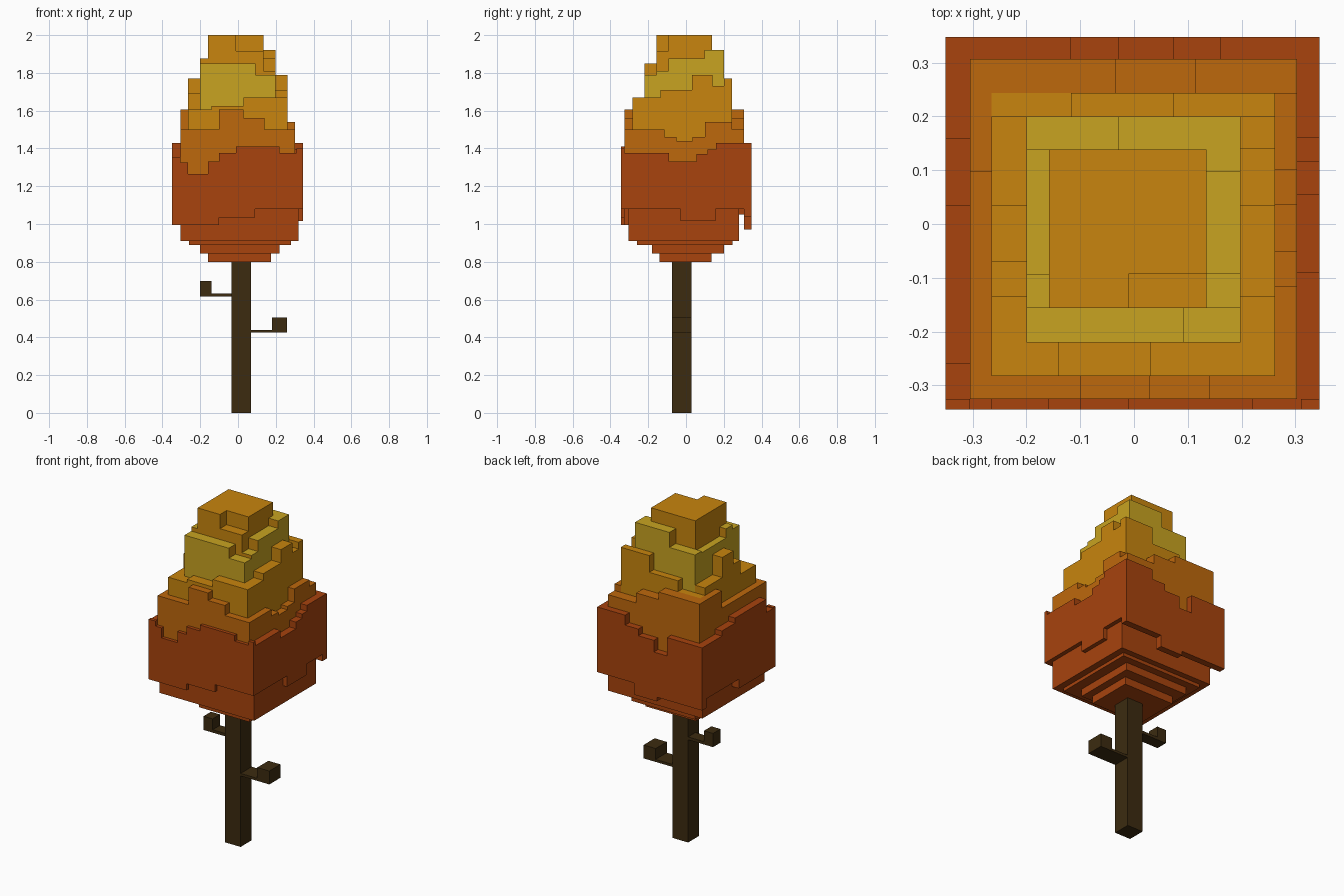
import bpy, bmesh

if "Cube" in bpy.data.objects:
    bpy.data.objects.remove(bpy.data.objects["Cube"])


def material(name, rgb):
    m = bpy.data.materials.new(name)
    m.diffuse_color = (*rgb, 1)
    m.use_nodes = True
    m.node_tree.nodes["Principled BSDF"].inputs["Base Color"].default_value = m.diffuse_color
    return m


BARK = material("dark brown bark", (0.045, 0.024, 0.005))
RED = material("rust red leaves", (0.392, 0.056, 0.004))
ORANGE = material("orange leaves", (0.515, 0.138, 0.0037))
AMBER = material("amber leaves", (0.578, 0.235, 0.0044))
YELLOW = material("yellow leaves", (0.578, 0.366, 0.015))


def add_box(bm, x0, x1, y0, y1, z0, z1):
    v = [bm.verts.new((x, y, z)) for z in (z0, z1)
         for x, y in ((x0, y0), (x1, y0), (x1, y1), (x0, y1))]
    faces = [bm.faces.new((v[3], v[2], v[1], v[0])), bm.faces.new(v[4:])]
    for i in range(4):
        j = (i + 1) % 4
        faces.append(bm.faces.new((v[i], v[j], v[j + 4], v[i + 4])))
    return faces


def finish(bm, name, *mats):
    bm.normal_update()
    me = bpy.data.meshes.new(name)
    bm.to_mesh(me)
    bm.free()
    for m in mats:
        me.materials.append(m)
    bpy.context.collection.objects.link(bpy.data.objects.new(name, me))


def boxes(name, mat, items):
    bm = bmesh.new()
    for b in items:
        add_box(bm, *b)
    finish(bm, name, mat)


def panels(start, end, cuts, heights):
    """Split a side at the cuts and pair every piece with its height."""
    edges = [start, *cuts, end]
    return zip(edges[:-1], edges[1:], heights)


def ragged_ring(name, mats, outer, inner, tops, bottoms):
    """Square ring whose four sides have stepped tops and bottoms."""
    bm = bmesh.new()
    ox0, ox1, oy0, oy1 = outer
    ix0, ix1, iy0, iy1 = inner
    spans = {"front": (ox0, ox1, oy0, iy0), "back": (ox0, ox1, iy1, oy1),
             "left": (iy0, iy1, ox0, ix0), "right": (iy0, iy1, ix1, ox1)}
    for side, (s0, s1, d0, d1) in spans.items():
        for a, b, top in panels(s0, s1, *tops[side]):
            for c, d, bot in panels(s0, s1, *bottoms.get(side, bottoms["all"])):
                lo, hi = max(a, c), min(b, d)
                if hi - lo < 1e-5:
                    continue
                along_x = side in ("front", "back")
                span = (lo, hi, d0, d1) if along_x else (d0, d1, lo, hi)
                faces = add_box(bm, *span, bot, top)
                if len(mats) > 1:
                    # step faces between neighbouring columns take the second colour
                    for f in (faces[5], faces[3]) if along_x else (faces[2], faces[4]):
                        c0 = f.calc_center_median()[0 if along_x else 1]
                        if ox0 + 1e-4 < c0 < ox1 - 1e-4:
                            f.material_index = 1
    finish(bm, name, *mats)


# Trunk and its two stubby branches
boxes("trunk", BARK, [(-0.035, 0.07, -0.075, 0.03, 0, 0.82)])
boxes("right_branch", BARK, [(0.07, 0.18, -0.075, 0.03, 0.425, 0.44),
                             (0.18, 0.26, -0.075, 0.03, 0.425, 0.505)])
boxes("left_branch", BARK, [(-0.14, -0.035, -0.04, 0.03, 0.615, 0.632),
                            (-0.2, -0.14, -0.04, 0.03, 0.615, 0.697)])

# Plan outlines of the nested foliage layers: x0, x1, y0, y1
P_RED = (-0.35, 0.345, -0.345, 0.347)
P_ORANGE = (-0.305, 0.303, -0.325, 0.307)
P_AMBER = (-0.265, 0.262, -0.282, 0.243)
P_YELLOW = (-0.20, 0.198, -0.22, 0.20)
P_TOP = (-0.158, 0.135, -0.156, 0.138)

# Stepped underside of the crown
boxes("crown_underside", RED, [
    (-0.16, 0.175, -0.14, 0.135, 0.80, 0.845),
    (-0.20, 0.22, -0.18, 0.20, 0.845, 0.89),
    (-0.26, 0.28, -0.26, 0.245, 0.89, 0.91),
    (-0.305, 0.32, -0.305, 0.28, 0.91, 1.10),
    (*P_ORANGE, 1.085, 1.25)])

# Ragged foliage layers, from the widest to the narrowest
ragged_ring("red_foliage", [RED], P_RED, P_ORANGE, {
    "front": ((-0.305, -0.265, -0.16, -0.10, -0.01, 0.22, 0.31),
              (1.355, 1.325, 1.265, 1.33, 1.375, 1.41, 1.375, 1.40)),
    "back": ((-0.117, -0.03, 0.073, 0.16), (1.37, 1.26, 1.33, 1.37, 1.43)),
    "left": ((-0.26, 0.035, 0.16), (1.35, 1.43, 1.40, 1.37)),
    "right": ((-0.09, 0.055, 0.115, 0.16), (1.375, 1.33, 1.37, 1.395, 1.43)),
}, {
    "front": ((-0.10, 0.09), (0.995, 1.035, 1.08)),
    "back": ((-0.05, 0.10), (0.995, 0.97, 1.04)),
    "left": ((0.0,), (0.995, 1.05)),
    "right": ((-0.03, 0.155), (1.08, 1.015, 1.08)),
    "all": ((), (1.05,))})

ragged_ring("orange_foliage", [ORANGE], P_ORANGE, P_AMBER, {
    "front": ((-0.10, 0.03, 0.14), (1.50, 1.605, 1.56, 1.50)),
    "back": ((-0.033, 0.115), (1.605, 1.56, 1.50)),
    "left": ((0.097,), (1.50, 1.605)),
    "right": ((-0.115, -0.05, 0.035, 0.10), (1.50, 1.46, 1.44, 1.46, 1.54)),
}, {"all": ((), (1.25,))})

ragged_ring("amber_foliage", [AMBER], P_AMBER, P_YELLOW, {
    "front": ((-0.14, 0.03), (1.605, 1.625, 1.67)),
    "back": ((-0.117, 0.073), (1.605, 1.67, 1.77)),
    "left": ((-0.135, -0.07, 0.035), (1.605, 1.69, 1.77, 1.65)),
    "right": ((-0.135, 0.033, 0.14), (1.67, 1.71, 1.79, 1.73)),
}, {"all": ((), (1.40,))})

ragged_ring("yellow_foliage", [YELLOW, AMBER], P_YELLOW, P_TOP, {
    "front": ((0.093,), (1.85, 1.79)),
    "back": ((-0.03,), (1.83, 1.92)),
    "left": ((-0.093,), (1.875, 1.82)),
    "right": ((-0.093, 0.098), (1.81, 1.875, 1.92)),
}, {"all": ((), (1.58,))})

# Notched cap at the top of the crown
boxes("crown_cap", AMBER, [
    (-0.158, 0.135, -0.093, 0.138, 1.70, 2.0),
    (-0.158, -0.01, -0.156, -0.093, 1.70, 2.0),
    (-0.01, 0.135, -0.156, -0.093, 1.70, 1.915)])
